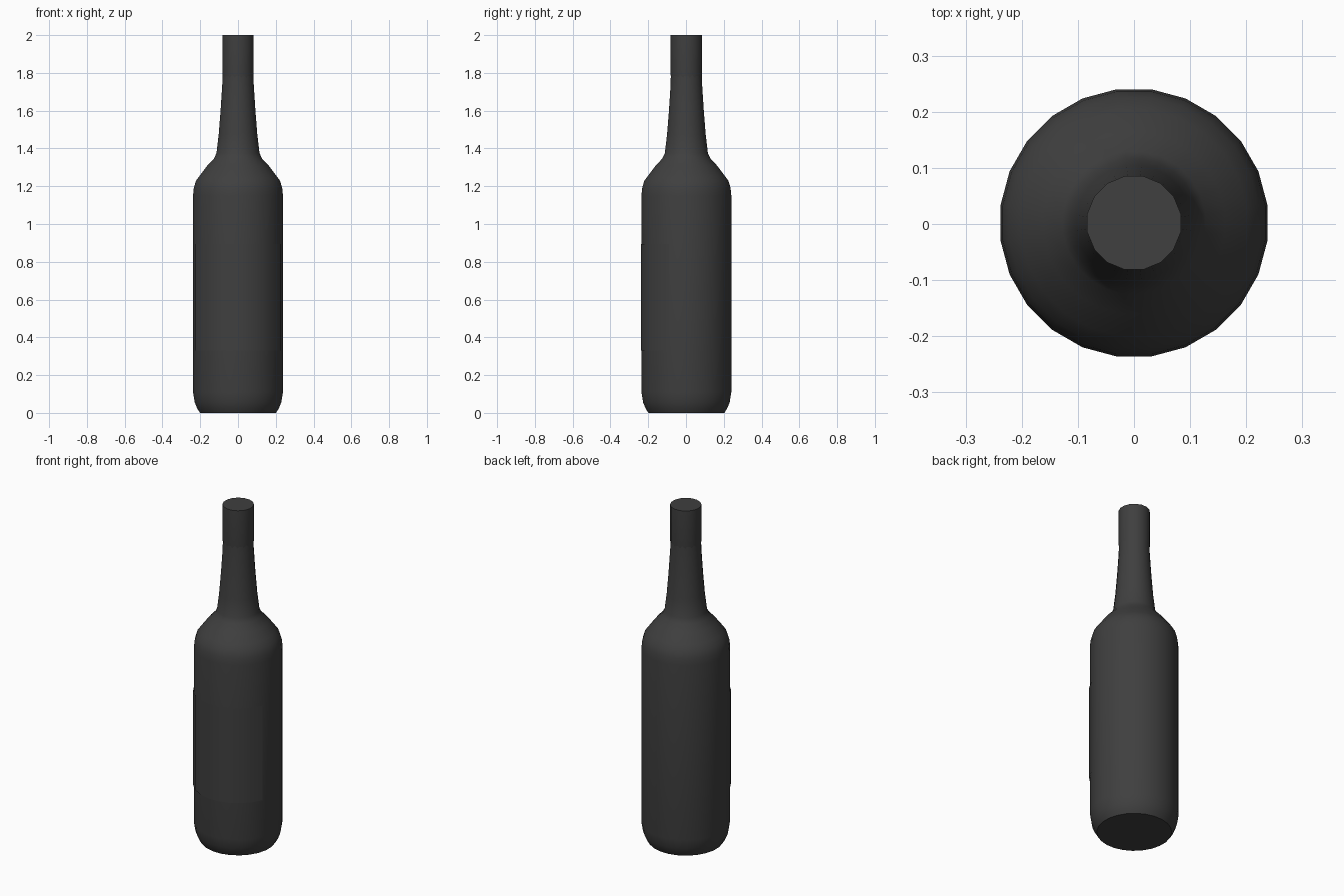
import bpy, bmesh, math

if "Cube" in bpy.data.objects:
    bpy.data.objects.remove(bpy.data.objects["Cube"])

CY = 0.002  # bottle axis sits slightly behind the origin

dark = bpy.data.materials.new("dark_glass")
dark.diffuse_color = (0.05, 0.05, 0.05, 1)
dark.use_nodes = True
dark.node_tree.nodes["Principled BSDF"].inputs["Base Color"].default_value = dark.diffuse_color


def finish(bm, name, angle):
    mesh = bpy.data.meshes.new(name)
    bm.to_mesh(mesh)
    bm.free()
    obj = bpy.data.objects.new(name, mesh)
    bpy.context.collection.objects.link(obj)
    mesh.materials.append(dark)
    bpy.ops.object.select_all(action='DESELECT')
    obj.select_set(True)
    bpy.context.view_layer.objects.active = obj
    bpy.ops.object.shade_smooth_by_angle(angle=math.radians(angle))
    return obj


def lathe(name, profile, sides, cap_bottom=True, cap_top=True, angle=50):
    bm = bmesh.new()
    rings = []
    for r, z in profile:
        ring = []
        for i in range(sides):
            a = 2 * math.pi * (i + 0.5) / sides
            ring.append(bm.verts.new((r * math.cos(a), CY + r * math.sin(a), z)))
        rings.append(ring)
    for lo, hi in zip(rings, rings[1:]):
        for i in range(sides):
            j = (i + 1) % sides
            bm.faces.new((lo[i], lo[j], hi[j], hi[i]))
    if cap_bottom:
        bm.faces.new(rings[0][::-1])
    if cap_top:
        bm.faces.new(rings[-1])
    return finish(bm, name, angle)


# Glass body, shoulder and tapering neck
lathe("bottle_body", [
    (0.203, 0.0), (0.217, 0.022), (0.231, 0.055), (0.240, 0.11), (0.240, 1.15),
    (0.236, 1.19), (0.225, 1.228), (0.203, 1.258), (0.163, 1.31), (0.128, 1.347),
    (0.115, 1.375), (0.103, 1.475), (0.093, 1.60), (0.084, 1.74), (0.083, 1.80),
], 24, cap_top=False)

# Closed sleeve over the mouth
lathe("bottle_cap", [(0.081, 1.76), (0.085, 1.79), (0.085, 2.0)], 16, cap_bottom=False)

# Plain label wrapped around the front, following the body facets
bm = bmesh.new()
pairs = []
for i in range(10):
    a = math.radians(-157.5 + 15 * i)
    x, y = 0.2435 * math.cos(a), CY + 0.2435 * math.sin(a)
    pairs.append((bm.verts.new((x, y, 0.33)), bm.verts.new((x, y, 0.895))))
for (a0, a1), (b0, b1) in zip(pairs, pairs[1:]):
    bm.faces.new((a0, b0, b1, a1))
finish(bm, "front_label", 50)
